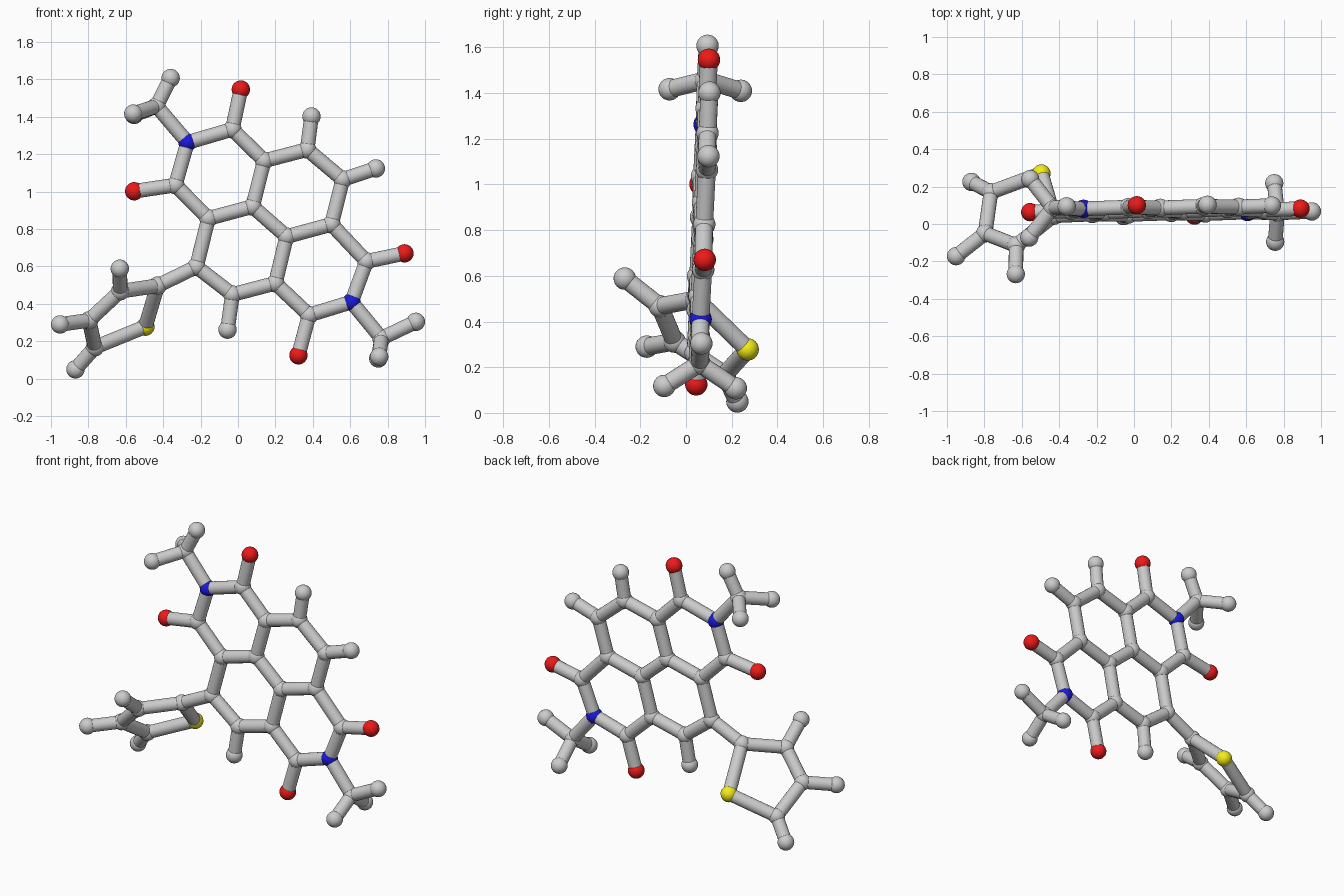
import bpy, bmesh
from mathutils import Vector

if "Cube" in bpy.data.objects:
    bpy.data.objects.remove(bpy.data.objects["Cube"])

BALL, ROD = 0.049, 0.039


def material(name, colour):
    m = bpy.data.materials.new(name)
    m.diffuse_color = colour
    m.use_nodes = True
    m.node_tree.nodes["Principled BSDF"].inputs["Base Color"].default_value = m.diffuse_color
    return m


MATS = {"O": material("red", (0.85, 0.01, 0.01, 1)),
        "N": material("blue", (0.01, 0.01, 0.75, 1)),
        "S": material("yellow", (0.9, 0.85, 0.01, 1))}
NAMES = {"O": "red_ball", "N": "blue_ball", "S": "yellow_ball",
         "C": "joint_ball", "H": "end_ball"}


def flat(x, z):
    # the fused ring plate leans slightly
    return Vector((x, 0.032 + 0.044 * z + 0.023 * x, z))


def finish(bm, name, mat=None):
    for f in bm.faces:
        f.smooth = True
    me = bpy.data.meshes.new(name)
    bm.to_mesh(me)
    bm.free()
    ob = bpy.data.objects.new(name, me)
    bpy.context.collection.objects.link(ob)
    if mat:
        me.materials.append(mat)
    return ob


def ball(kind, p):
    bm = bmesh.new()
    bmesh.ops.create_uvsphere(bm, u_segments=24, v_segments=16, radius=BALL)
    ob = finish(bm, NAMES[kind], MATS.get(kind))
    ob.location = p


def rod(a, b):
    d = b - a
    bm = bmesh.new()
    bmesh.ops.create_cone(bm, cap_ends=False, segments=20, radius1=ROD,
                          radius2=ROD, depth=d.length)
    ob = finish(bm, "rod")
    ob.location = (a + b) / 2
    ob.rotation_mode = 'QUATERNION'
    ob.rotation_quaternion = d.to_track_quat('Z', 'Y')


P = {
    # upper imide ring
    "N1": flat(-0.27, 1.263), "C1": flat(-0.03, 1.333), "C2": flat(-0.335, 1.035),
    "O1": flat(0.015, 1.546), "O2": flat(-0.555, 1.002),
    # fused core
    "C3": flat(0.14, 1.165), "C4": flat(0.37, 1.225), "C5": flat(0.56, 1.065),
    "C6": flat(0.50, 0.825), "C7": flat(0.26, 0.76), "C8": flat(0.078, 0.92),
    "C9": flat(-0.158, 0.857), "C10": flat(-0.222, 0.598),
    "C11": flat(-0.03, 0.45), "C12": flat(0.20, 0.51),
    "H4": flat(0.393, 1.402), "H5": flat(0.737, 1.124), "H11": flat(-0.056, 0.262),
    # lower imide ring
    "C13": flat(0.38, 0.34), "O3": flat(0.323, 0.125), "N2": flat(0.607, 0.41),
    "C14": flat(0.687, 0.627), "O4": flat(0.89, 0.67),
    # three-armed ends
    "C15": flat(-0.435, 1.457), "H1": flat(-0.36, 1.607),
    "H2": Vector((-0.56, -0.072, 1.417)), "H3": Vector((-0.555, 0.24, 1.41)),
    "C16": flat(0.767, 0.216), "H6": flat(0.951, 0.304),
    "H7": Vector((0.755, -0.095, 0.118)), "H8": Vector((0.75, 0.218, 0.108)),
    # twisted five-sided ring
    "C17": flat(-0.43, 0.497), "C18": Vector((-0.63, -0.115, 0.467)),
    "C19": Vector((-0.796, -0.05, 0.312)), "C20": Vector((-0.765, 0.17, 0.168)),
    "S1": Vector((-0.495, 0.27, 0.278)), "H18": Vector((-0.632, -0.268, 0.588)),
    "H19": Vector((-0.951, -0.172, 0.29)), "H20": Vector((-0.869, 0.225, 0.05)),
}

# chains of connected joints
CHAINS = [
    "N1 C1 C3 C8 C9 C2 N1 C15 H1", "C1 O1", "C2 O2", "H2 C15 H3",
    "C3 C4 C5 C6 C7 C8", "C4 H4", "C5 H5",
    "C9 C10 C11 C12 C7", "C11 H11",
    "C12 C13 N2 C14 C6", "C13 O3", "C14 O4", "N2 C16 H6", "H7 C16 H8",
    "C10 C17 C18 C19 C20 S1 C17", "C18 H18", "C19 H19", "C20 H20",
]

for key, p in P.items():
    ball(key[0], p)
for chain in CHAINS:
    keys = chain.split()
    for a, b in zip(keys, keys[1:]):
        rod(P[a], P[b])
